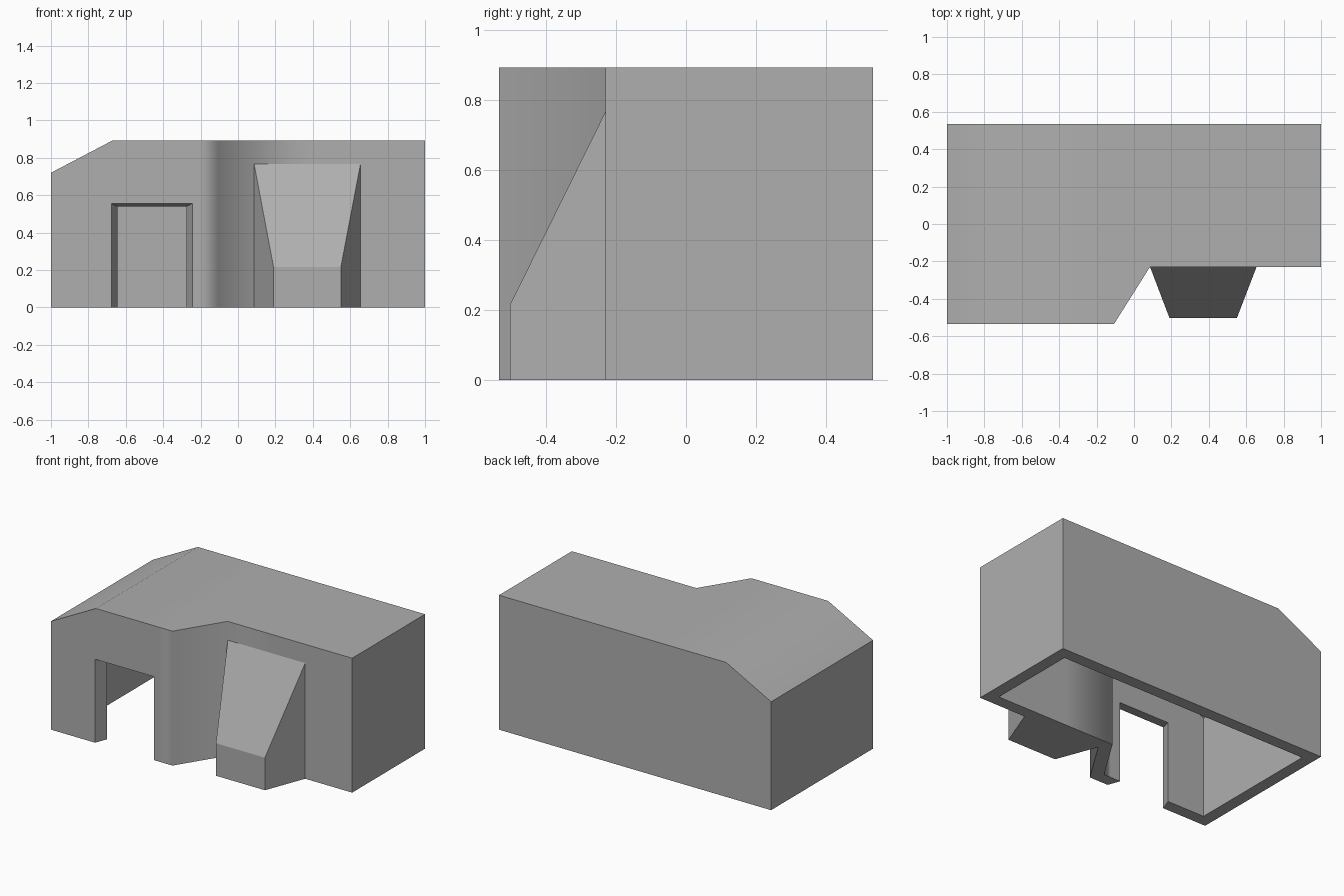
import bpy, bmesh, math
from mathutils import Vector

cube = bpy.data.objects.get("Cube")
if cube:
    bpy.data.objects.remove(cube, do_unlink=True)

GREY = (0.43, 0.43, 0.43, 1)
grey = bpy.data.materials.new("plain_grey")
grey.use_nodes = True
grey.diffuse_color = GREY
grey.node_tree.nodes["Principled BSDF"].inputs["Base Color"].default_value = GREY


def make_object(name, bm):
    bmesh.ops.recalc_face_normals(bm, faces=bm.faces)
    mesh = bpy.data.meshes.new(name)
    bm.to_mesh(mesh)
    bm.free()
    mesh.materials.append(grey)
    obj = bpy.data.objects.new(name, mesh)
    bpy.context.collection.objects.link(obj)
    return obj


def block(name, footprint, bottom, top, slope_start, slope_end):
    """Prism on a footprint, with one end of its roof sloped off."""
    bm = bmesh.new()
    base = bm.faces.new([bm.verts.new((x, y, bottom)) for x, y in footprint])
    side = bmesh.ops.extrude_face_region(bm, geom=[base])["geom"]
    for v in side:
        if isinstance(v, bmesh.types.BMVert):
            v.co.z = top
    (x0, z0), (x1, z1) = slope_start, slope_end
    bmesh.ops.bisect_plane(
        bm, geom=bm.verts[:] + bm.edges[:] + bm.faces[:], plane_co=(x0, 0, z0),
        plane_no=Vector((z0 - z1, 0, x1 - x0)).normalized(), clear_outer=True)
    bmesh.ops.holes_fill(bm, edges=[e for e in bm.edges if e.is_boundary])
    # Support cuts keep the soft corner shading local
    for x in (-0.2, 0.4):
        bmesh.ops.bisect_plane(bm, geom=bm.verts[:] + bm.edges[:] + bm.faces[:],
                               plane_co=(x, 0, 0), plane_no=(1, 0, 0))
    return make_object(name, bm)


def frustum(name, back, front):
    """Solid between two four-sided outlines: (y, left, right, bottom, top)."""
    bm = bmesh.new()
    rings = []
    for y, x0, x1, z0, z1 in (back, front):
        rings.append([bm.verts.new((x, y, z)) for x, z in
                      ((x0, z0), (x1, z0), (x1, z1), (x0, z1))])
        bm.faces.new(rings[-1])
    for i in range(4):
        j = (i + 1) % 4
        bm.faces.new((rings[0][i], rings[0][j], rings[1][j], rings[1][i]))
    return make_object(name, bm)


# Outer building body
body = block("building_shell",
             [(-1, -0.535), (-0.107, -0.535), (0.085, -0.23), (1, -0.23), (1, 0.535), (-1, 0.535)],
             0, 0.893, (-1, 0.72), (-0.67, 0.893))

# Hollow interior, open underneath
cavity = block("cavity_cutter",
               [(-0.92, -0.455), (-0.151, -0.455), (0.041, -0.15), (0.92, -0.15),
                (0.92, 0.455), (-0.92, 0.455)],
               -0.1, 0.813, (-0.92, 0.672), (-0.65, 0.813))

# Doorway that narrows towards the inside
doorway = frustum("doorway_cutter",
                  (-0.435, -0.638, -0.282, -0.1, 0.536),
                  (-0.555, -0.683, -0.237, -0.1, 0.558))

bpy.context.view_layer.objects.active = body
for cutter in (cavity, doorway):
    cutter.hide_render = True
    mod = body.modifiers.new("cut", "BOOLEAN")
    mod.operation = "DIFFERENCE"
    mod.solver = "EXACT"
    mod.object = cutter
    bpy.ops.object.modifier_apply(modifier=mod.name)
    bpy.data.objects.remove(cutter, do_unlink=True)

# Soft shading across the shallow corners, led by the larger faces
bpy.ops.object.select_all(action="DESELECT")
body.select_set(True)
bpy.ops.object.shade_smooth_by_angle(angle=math.radians(60))
weighted = body.modifiers.new("weighted_normals", "WEIGHTED_NORMAL")
weighted.mode = "FACE_AREA"
weighted.keep_sharp = True
bpy.ops.object.modifier_apply(modifier=weighted.name)

# Sloped buttress against the front wall
frustum("front_buttress",
        (-0.23, 0.086, 0.655, 0, 0.768),
        (-0.503, 0.19, 0.55, 0, 0.216))
